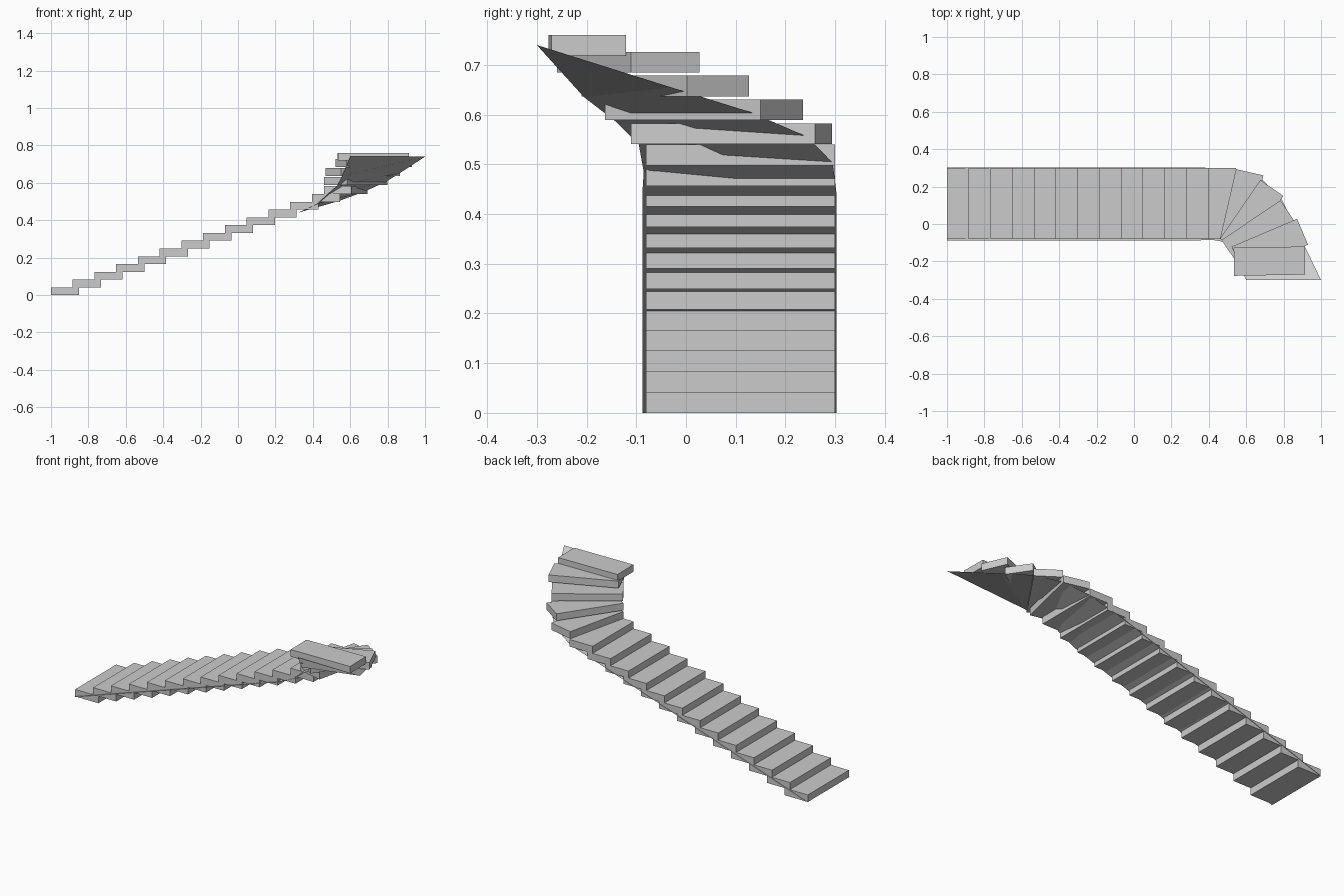
import bpy, bmesh
from math import sin, cos, radians
from mathutils import Vector

if "Cube" in bpy.data.objects:
    bpy.data.objects.remove(bpy.data.objects["Cube"])

WIDTH, DEPTH, THICK = 0.38, 0.15, 0.0415


def mesh_object(name, verts, faces):
    mesh = bpy.data.meshes.new(name)
    mesh.from_pydata(verts, [], faces)
    bm = bmesh.new()
    bm.from_mesh(mesh)
    bmesh.ops.recalc_face_normals(bm, faces=bm.faces)
    bm.to_mesh(mesh)
    bm.free()
    obj = bpy.data.objects.new(name, mesh)
    bpy.context.collection.objects.link(obj)
    return obj


def tread(name, x, y, z, angle):
    """Box whose inner front corner is x, y; angle is its width direction."""
    a = radians(angle)
    w = Vector((cos(a), sin(a), 0)) * WIDTH
    d = Vector((sin(a), -cos(a), 0)) * DEPTH
    p = Vector((x, y, z))
    base = [p, p + w, p + w + d, p + d]
    verts = base + [v + Vector((0, 0, THICK)) for v in base]
    faces = [(0, 1, 2, 3), (4, 5, 6, 7)]
    faces += [(i, (i + 1) % 4, (i + 1) % 4 + 4, i + 4) for i in range(4)]
    mesh_object(name, verts, faces)


# straight flight
for i in range(13):
    tread(f"straight_step_{i + 1}", -1 + 0.1163 * i, -0.08, THICK * i, 90)

# winding steps
winders = [
    (0.460, -0.077, 0.541, 77),
    (0.460, -0.078, 0.589, 55.5),
    (0.468, -0.086, 0.637, 34),
    (0.522, -0.121, 0.685, 23),
    (0.533, -0.127, 0.719, 1),
]
for i, args in enumerate(winders):
    tread(f"winding_step_{i + 1}", *args)

# thin sloping sheet under the steps: inner and outer edge points
inner = [(-1, -0.088, 0), (0.32, -0.088, 0.44), (0.42, -0.085, 0.485),
         (0.48, -0.095, 0.54), (0.53, -0.14, 0.585), (0.555, -0.205, 0.635),
         (0.60, -0.30, 0.74)]
outer = [(-1, 0.303, 0), (0.32, 0.303, 0.44), (0.54, 0.295, 0.503),
         (0.68, 0.245, 0.555), (0.79, 0.13, 0.605), (0.87, -0.03, 0.655),
         (1.0, -0.30, 0.74)]
n = len(inner)
mesh_object("underside_ramp", inner + outer,
            [(i, i + 1, n + i + 1, n + i) for i in range(n - 1)])
